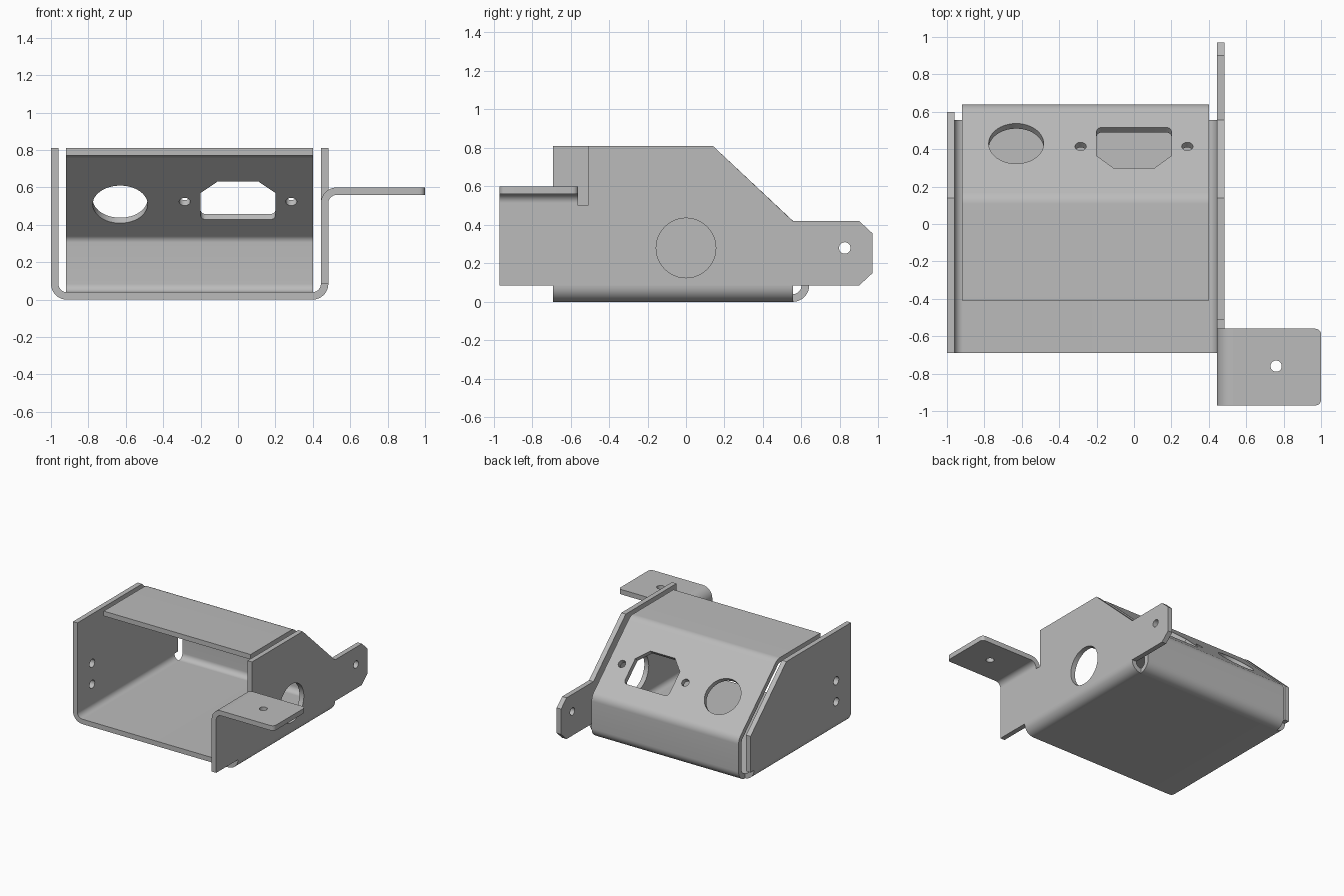
import bpy, bmesh, math
from mathutils import Vector, Matrix

if "Cube" in bpy.data.objects:
    bpy.data.objects.remove(bpy.data.objects["Cube"], do_unlink=True)

T = 0.04     # sheet thickness
R = 0.085    # outer bend radius
TOP = 0.81
BACK = 0.64
RIGHT, LEFT = -1.0, 0.483

steel = bpy.data.materials.new("grey_steel")
steel.use_nodes = True
GREY = (0.5, 0.5, 0.5, 1)
steel.diffuse_color = GREY
steel.node_tree.nodes["Principled BSDF"].inputs["Base Color"].default_value = GREY

# Frames turn (u, v, w) into model axes; w is the extrusion direction
ALONG_X = Matrix(((0, 0, 1, 0), (1, 0, 0, 0), (0, 1, 0, 0), (0, 0, 0, 1)))
ALONG_Y = Matrix(((1, 0, 0, 0), (0, 0, 1, 0), (0, 1, 0, 0), (0, 0, 0, 1)))
ALONG_Z = Matrix.Identity(4)


def corner(a, b, c, radius, inner, steps=10):
    """Pairs of outer and inner points around the rounded corner b."""
    d0, d1 = (b - a).normalized(), (c - b).normalized()
    cross = d0.x * d1.y - d0.y * d1.x
    side = 1 if cross > 0 else -1
    turn = math.atan2(abs(cross), d0.dot(d1))
    n = Vector((-d0.y, d0.x)) * side
    centre = b - d0 * radius * math.tan(turn / 2) + n * radius
    pairs = []
    for i in range(steps + 1):
        m = Matrix.Rotation(side * turn * i / steps, 2) @ n
        pairs.append((centre - m * radius, centre - m * inner))
    return pairs


def bent_section(points):
    """Closed cross-section of a sheet folded along the outer path."""
    p = [Vector(q) for q in points]
    pairs = []
    for a, b, c in zip(p, p[1:], p[2:]):
        pairs += corner(a, b, c, R, R - T)
    first, last = pairs[0], pairs[-1]
    pairs.insert(0, (p[0], p[0] + first[1] - first[0]))
    pairs.append((p[-1], p[-1] + last[1] - last[0]))
    return [q[0] for q in pairs] + [q[1] for q in reversed(pairs)]


def rounded(points, radius, which):
    """Outline with the listed corners rounded."""
    p = [Vector(q) for q in points]
    result = []
    for i, q in enumerate(p):
        if i in which:
            pairs = corner(p[i - 1], q, p[(i + 1) % len(p)], radius, 0, 5)
            result += [pair[0] for pair in pairs]
        else:
            result.append(q)
    return result


def circle(u, v, radius, count=48):
    angles = [math.tau * i / count for i in range(count)]
    return [(u + radius * math.cos(t), v + radius * math.sin(t)) for t in angles]


def extrude(name, frame, outline, w0, w1, holes=()):
    """Solid from a flat outline with holes, extruded from w0 to w1."""
    bm = bmesh.new()
    for loop in (outline, *holes):
        verts = [bm.verts.new((q[0], q[1], w0)) for q in loop]
        for a, b in zip(verts, verts[1:] + verts[:1]):
            bm.edges.new((a, b))
    bmesh.ops.remove_doubles(bm, verts=bm.verts[:], dist=0.0002)
    bmesh.ops.triangle_fill(bm, edges=bm.edges[:], use_beauty=True)
    new = bmesh.ops.extrude_face_region(bm, geom=bm.faces[:])["geom"]
    moved = [g for g in new if isinstance(g, bmesh.types.BMVert)]
    bmesh.ops.translate(bm, verts=moved, vec=(0, 0, w1 - w0))
    bm.transform(frame)
    bmesh.ops.recalc_face_normals(bm, faces=bm.faces[:])
    mesh = bpy.data.meshes.new(name)
    bm.to_mesh(mesh)
    bm.free()
    mesh.materials.append(steel)
    obj = bpy.data.objects.new(name, mesh)
    bpy.context.collection.objects.link(obj)
    bpy.ops.object.select_all(action="DESELECT")
    obj.select_set(True)
    bpy.context.view_layer.objects.active = obj
    bpy.ops.object.shade_smooth_by_angle(angle=math.radians(30))
    return obj


# Floor with a bend up along each side
extrude("floor", ALONG_Y,
        bent_section([(RIGHT, R), (RIGHT, 0), (LEFT, 0), (LEFT, R)]), -0.69, 0.555)

# Plain side wall with two small holes
extrude("right_wall", ALONG_X,
        [(-0.69, R), (0.6, R), (0.6, 0.378), (0.14, TOP), (-0.69, TOP)],
        RIGHT, RIGHT + T,
        [circle(-0.5, 0.41, 0.033, 24), circle(-0.5, 0.24, 0.033, 24)])

# Side wall with rear tab, front extension and relief notch
extrude("left_wall", ALONG_X,
        [(-0.97, R), (0.9, R), (0.97, 0.15), (0.97, 0.355), (0.9, 0.42),
         (0.555, 0.42), (0.14, TOP), (-0.51, TOP), (-0.51, 0.5),
         (-0.56, 0.5), (-0.56, 0.6 - R), (-0.97, 0.6 - R)],
        LEFT - T, LEFT,
        [circle(0, 0.28, 0.155), circle(0.825, 0.28, 0.03, 24)])

# Mounting flange folded outward
FOLD = LEFT - T
extrude("flange_bend", ALONG_Y,
        bent_section([(FOLD, 0.6 - R), (FOLD, 0.6), (FOLD + R, 0.6)]), -0.97, -0.56)
extrude("mounting_flange", ALONG_Z,
        rounded([(FOLD + R, -0.97), (1, -0.97), (1, -0.56), (FOLD + R, -0.56)],
                0.03, (1, 2)),
        0.6 - T, 0.6, [circle(0.76, -0.76, 0.03, 24)])

# Back panel: lower fold, sloped face with cutouts, top fold
X0, X1 = -0.92, 0.4
ridge, knee = Vector((0.14, TOP)), Vector((BACK, 0.342))
slope = (knee - ridge).normalized()
run = (knee - ridge).length
drop = math.atan2(-slope.y, slope.x)
low = run - R * math.tan((math.pi / 2 - drop) / 2)
high = R * math.tan(drop / 2)

extrude("back_panel", ALONG_X,
        bent_section([(0.555, 0), (BACK, 0), knee, ridge + slope * low]), X0, X1)
extrude("top_panel", ALONG_X,
        bent_section([ridge + slope * high, ridge, (-0.41, TOP)]), X0, X1)

SLOPE = Matrix(((1, 0, 0, 0),
                (0, slope.x, -slope.y, ridge.x),
                (0, slope.y, slope.x, ridge.y),
                (0, 0, 0, 1)))


def down(y):
    return (y - ridge.x) / slope.x


socket = rounded([(-0.2, down(0.365)), (-0.11, down(0.3)), (0.11, down(0.3)),
                  (0.2, down(0.365)), (0.2, down(0.517)), (-0.2, down(0.517))],
                 0.03, (4, 5))
extrude("sloped_panel", SLOPE, [(X0, high), (X1, high), (X1, low), (X0, low)], -T, 0,
        [circle(-0.63, down(0.43), 0.147), socket,
         circle(-0.285, down(0.415), 0.03, 24), circle(0.285, down(0.415), 0.03, 24)])
